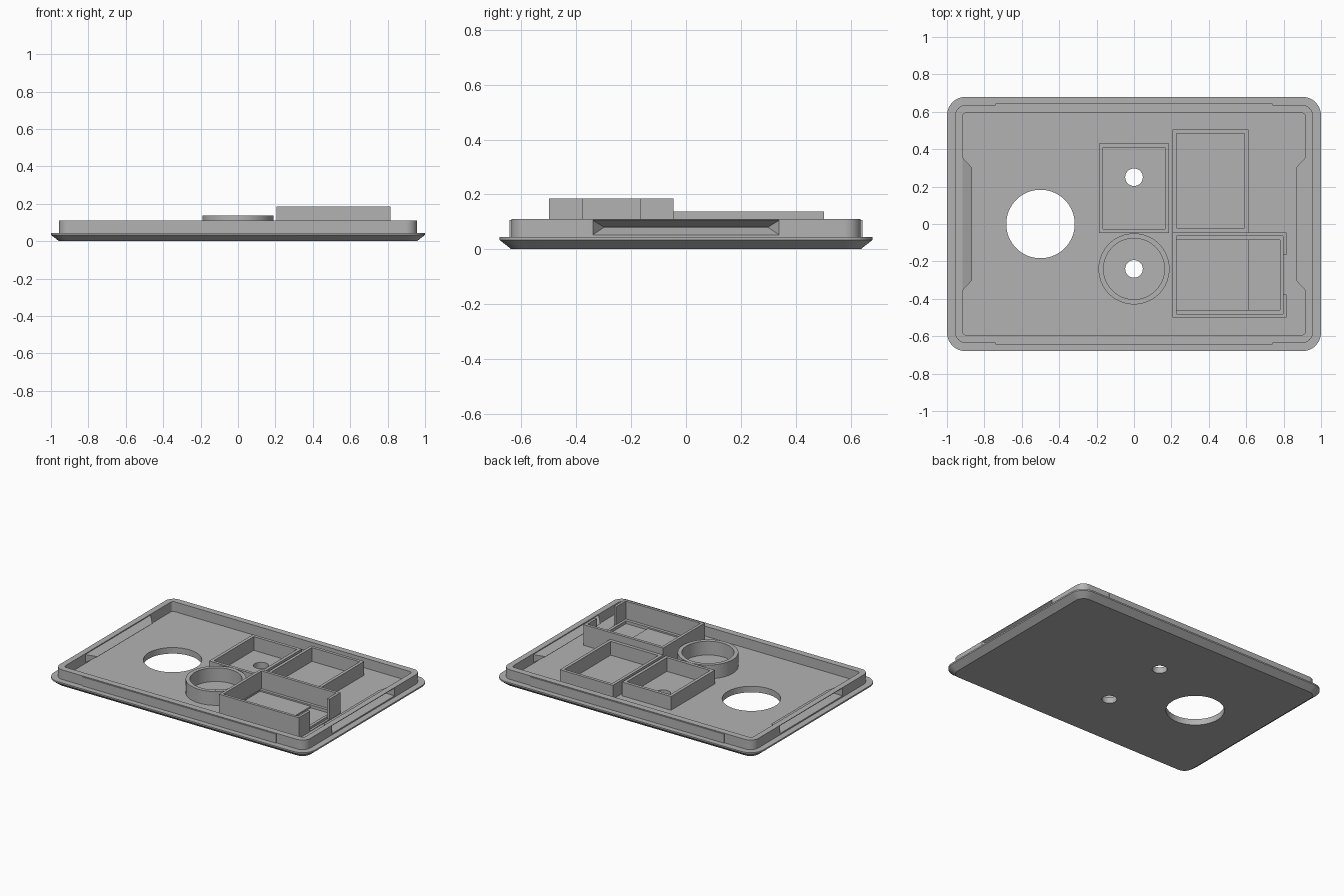
import bpy, bmesh, math

if "Cube" in bpy.data.objects:
    bpy.data.objects.remove(bpy.data.objects["Cube"])

gray = bpy.data.materials.new("plain gray")
gray.diffuse_color = (0.45, 0.45, 0.45, 1)
gray.use_nodes = True
gray.node_tree.nodes["Principled BSDF"].inputs["Base Color"].default_value = gray.diffuse_color
FLOOR, SINK = 0.042, 0.03


def finish(name, bm, helper=False):
    bmesh.ops.recalc_face_normals(bm, faces=bm.faces)
    me = bpy.data.meshes.new(name)
    bm.to_mesh(me)
    bm.free()
    ob = bpy.data.objects.new(name, me)
    bpy.context.collection.objects.link(ob)
    me.materials.append(gray)
    ob.hide_render = helper
    return ob


def loft(name, loops, helper=False):
    """Skin a list of equal-length point loops and cap both ends."""
    bm = bmesh.new()
    rings = [[bm.verts.new(p) for p in lp] for lp in loops]
    n = len(rings[0])
    for a, b in zip(rings, rings[1:]):
        for i in range(n):
            j = (i + 1) % n
            bm.faces.new((a[i], a[j], b[j], b[i]))
    bm.faces.new(rings[0][::-1])
    bm.faces.new(rings[-1])
    return finish(name, bm, helper)


def rounded(hx, hy, r, z, seg=10):
    pts = []
    for k, (sx, sy) in enumerate(((1, 1), (-1, 1), (-1, -1), (1, -1))):
        for i in range(seg + 1):
            a = math.pi / 2 * (k + i / seg)
            pts.append((sx * (hx - r) + r * math.cos(a),
                        sy * (hy - r) + r * math.sin(a), z))
    return pts


def rect(x0, x1, y0, y1, z):
    return [(x0, y0, z), (x1, y0, z), (x1, y1, z), (x0, y1, z)]


def circle(cx, cy, r, z, n=64):
    return [(cx + r * math.cos(2 * math.pi * i / n),
             cy + r * math.sin(2 * math.pi * i / n), z) for i in range(n)]


def box(name, x0, x1, y0, y1, z0, z1, helper=False):
    return loft(name, [rect(x0, x1, y0, y1, z0), rect(x0, x1, y0, y1, z1)], helper)


def cut(ob, tool, op='DIFFERENCE'):
    m = ob.modifiers.new("cut", 'BOOLEAN')
    m.operation, m.object, m.solver = op, tool, 'EXACT'


def ring_wall(name, outer, inner, z1):
    """Upright wall between two closed outlines, given as functions of z."""
    loops = [outer(SINK), outer(z1), inner(z1), inner(SINK)]
    bm = bmesh.new()
    r = [[bm.verts.new(p) for p in lp] for lp in loops]
    n = len(r[0])
    for k in range(4):
        a, b = r[k], r[(k + 1) % 4]
        for i in range(n):
            j = (i + 1) % n
            bm.faces.new((a[i], a[j], b[j], b[i]))
    return finish(name, bm)


def box_wall(name, o, i, z1):
    return ring_wall(name, lambda z: rect(*o, z), lambda z: rect(*i, z), z1)


def side_wedge(name, s, x0, x1, y0, y1, z0, zm, z1, top_x):
    """Long ridge running along y, widest at x0 and peaking at x1."""
    base = [(s * x0, -y0, z0), (s * x0, y0, z0), (s * top_x, y0, z1), (s * top_x, -y0, z1)]
    tip = [(s * x1, -y1, zm - .001), (s * x1, y1, zm - .001),
           (s * x1, y1, zm + .001), (s * x1, -y1, zm + .001)]
    return loft(name, [base, tip], True)


# Lid: chamfered plate with a raised rim around a flat floor
lid = loft("lid", [
    rounded(.957, .637, .06, 0), rounded(1, .68, .1, .034), rounded(1, .68, .1, .044),
    rounded(.957, .637, .06, .044), rounded(.957, .637, .06, .11),
    rounded(.917, .593, .02, .11), rounded(.917, .593, .02, FLOOR)])

# Finger grips: inward ridge on the rim with a groove behind it
for s in (1, -1):
    ridge = side_wedge("grip_ridge", s, .93, .865, .37, .30, .038, .08, .1095, .93)
    cut(lid, ridge, 'UNION')
for s in (1, -1):
    groove = side_wedge("grip_groove", s, .97, .905, .35, .30, .046, .08, .112, .97)
    cut(lid, groove)

# Through holes
for name, x, y, r in (("large_hole", -.5, 0, .183), ("upper_hole", 0, .25, .047),
                      ("lower_hole", 0, -.24, .047)):
    cut(lid, loft(name, [circle(x, y, r, -.1), circle(x, y, r, .3)], True))

# Snap strips on the long sides of the rim
for s, name in ((-1, "front_snap_strip"), (1, "back_snap_strip")):
    ys = sorted((s * .625, s * .643))
    box(name, -.74, .74, *ys, .04, .106)

# Compartments standing on the floor
box_wall("square_holder", (-.187, .187, -.048, .43), (-.165, .165, -.027, .408), .137)
box_wall("long_holder", (.206, .612, -.06, .504), (.227, .591, -.022, .483), .137)
ring_wall("round_holder", lambda z: circle(0, -.24, .19, z),
          lambda z: circle(0, -.24, .163, z), .137)

# Tall tray with an open end, a low ledge and a stepped floor
tray = box_wall("tray_wall", (.206, .815, -.5, -.045), (.226, .797, -.481, -.065), .185)
cut(tray, box("tray_opening", .75, .9, -.376, -.166, FLOOR + .004, .3, True))
box_wall("tray_ledge", (.21, .80, -.485, -.06), (.228, .78, -.46, -.085), .062)
box("tray_step", .22, .615, -.47, -.075, SINK, .052)

# Smooth curved walls, keep edges sharp
bpy.ops.object.select_all(action='DESELECT')
for ob in bpy.data.objects:
    if not ob.hide_render:
        ob.select_set(True)
        bpy.context.view_layer.objects.active = ob
bpy.ops.object.shade_smooth_by_angle(angle=math.radians(30))
